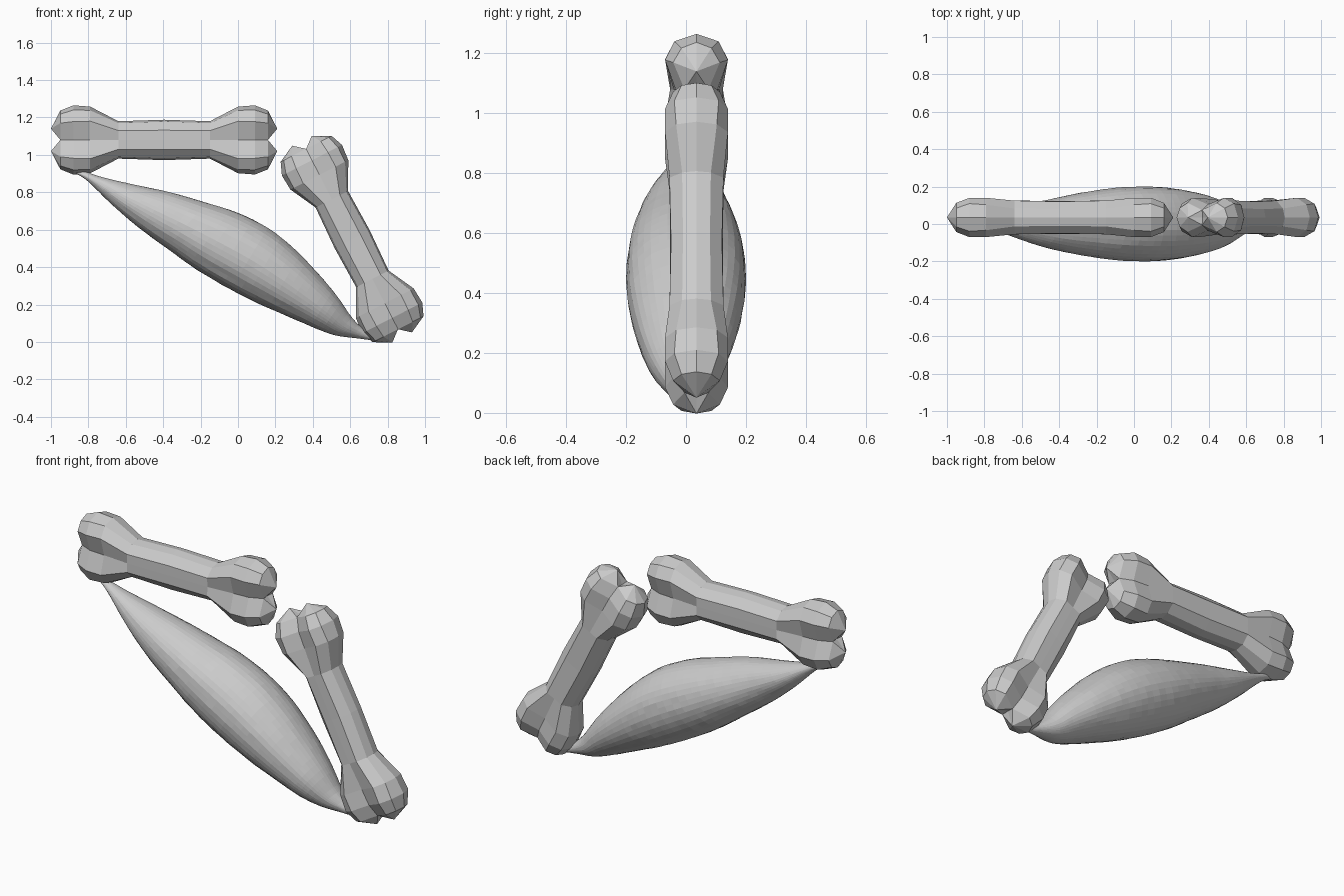
import bpy, bmesh, math, random
from mathutils import Vector

if "Cube" in bpy.data.objects:
    bpy.data.objects.remove(bpy.data.objects["Cube"])

random.seed(4)


def finish(bm, name):
    bmesh.ops.recalc_face_normals(bm, faces=bm.faces[:])
    me = bpy.data.meshes.new(name)
    bm.to_mesh(me)
    bm.free()
    ob = bpy.data.objects.new(name, me)
    bpy.context.collection.objects.link(ob)
    return ob


def bridge(bm, rings):
    n = len(rings[0])
    for a, b in zip(rings, rings[1:]):
        for i in range(n):
            j = (i + 1) % n
            bm.faces.new((a[i], a[j], b[j], b[i]))


# Bone: half-length sections (x, valley y, side y, side z, shoulder y, shoulder z, crown z)
SECTIONS = [
    (0.000, .088, .085, .052, .045, .098, .108),
    (0.245, .088, .090, .050, .048, .090, .100),
    (0.395, .076, .105, .100, .068, .158, .178),
    (0.485, .070, .105, .098, .074, .160, .185),
    (0.555, .040, .078, .090, .050, .138, .157),
]


def bone_ring(bm, x, v, w, zb, cy, cz, zt):
    quarter = [(v, 0), (w, zb), (cy, cz)]
    upper = quarter + [(0, zt)] + [(-y, z) for y, z in reversed(quarter)]
    lower = [(y, -z) for y, z in reversed(upper[1:-1])]
    pts = upper + [(y, z) for y, z in lower]
    return [bm.verts.new((x, y, z)) for y, z in pts]


def make_bone(name, location, angle, scale):
    bm = bmesh.new()
    stations = [(-s[0],) + s[1:] for s in reversed(SECTIONS[1:])] + SECTIONS
    rings = [bone_ring(bm, *s) for s in stations]
    bridge(bm, rings)
    # knuckle ends: two facet fans meeting in a notch
    for ring, sx in ((rings[0], -1), (rings[-1], 1)):
        notch = bm.verts.new((sx * .550, 0, 0))
        for half, sz in ((ring[:7], 1), (ring[6:] + ring[:1], -1)):
            tip = bm.verts.new((sx * .605, 0, sz * .06))
            loop = half + [notch]
            for i in range(len(loop)):
                bm.faces.new((loop[i], loop[(i + 1) % len(loop)], tip))
    ob = finish(bm, name)
    ob.location = location
    ob.rotation_euler = (0, angle, 0)
    ob.scale = (scale, 1, scale)
    return ob


make_bone("upper_bone", (-.395, .035, 1.08), 0, 1.0)
make_bone("lower_bone", (.61, .035, .55), math.radians(63), .975)

# Muscle: cross-sections (top x, top z, bottom x, bottom z, half width, centre y)
MUSCLE = [
    (-.86, .93, -.89, .91, .010, .03),
    (-.74, .885, -.81, .865, .035, .02),
    (-.55, .84, -.67, .73, .090, .01),
    (-.36, .80, -.53, .61, .132, 0),
    (-.17, .745, -.38, .50, .168, 0),
    (.00, .69, -.22, .385, .192, 0),
    (.16, .61, -.04, .28, .200, 0),
    (.30, .50, .12, .20, .190, 0),
    (.43, .365, .28, .13, .162, 0),
    (.53, .245, .42, .07, .122, 0),
    (.61, .13, .52, .035, .075, .01),
    (.68, .065, .63, .02, .035, .02),
    (.76, .03, .74, .006, .010, .03),
]


def spline(rows, steps):
    out = []
    last = len(rows) - 1
    for i in range(last):
        p = [rows[max(0, min(last, i + k))] for k in (-1, 0, 1, 2)]
        for s in range(steps):
            t = s / steps
            out.append([.5 * (2 * b + (c - a) * t + (2 * a - 5 * b + 4 * c - d) * t * t
                              + (3 * b - a - 3 * c + d) * t ** 3)
                        for a, b, c, d in zip(*p)])
    return out + [list(rows[-1])]


def make_muscle(name, sides=40):
    bm = bmesh.new()
    rings = []
    # fibres: every lengthwise strand gets its own slight offset
    strands = [random.uniform(-.008, .008) for _ in range(sides)]
    for tx, tz, bx, bz, w, cy in spline(MUSCLE, 4):
        top, bottom = Vector((tx, cy, tz)), Vector((bx, cy, bz))
        mid, up = (top + bottom) / 2, (top - bottom) / 2
        ring = []
        for k in range(sides):
            a = 2 * math.pi * k / sides
            r = 1 + strands[k] + random.uniform(-.006, .006)
            ring.append(bm.verts.new(mid + r * (up * math.cos(a)
                                                + Vector((0, w * math.sin(a), 0)))))
        rings.append(ring)
    bridge(bm, rings)
    bm.faces.new(rings[0])
    bm.faces.new(rings[-1])
    return finish(bm, name)


make_muscle("muscle")
